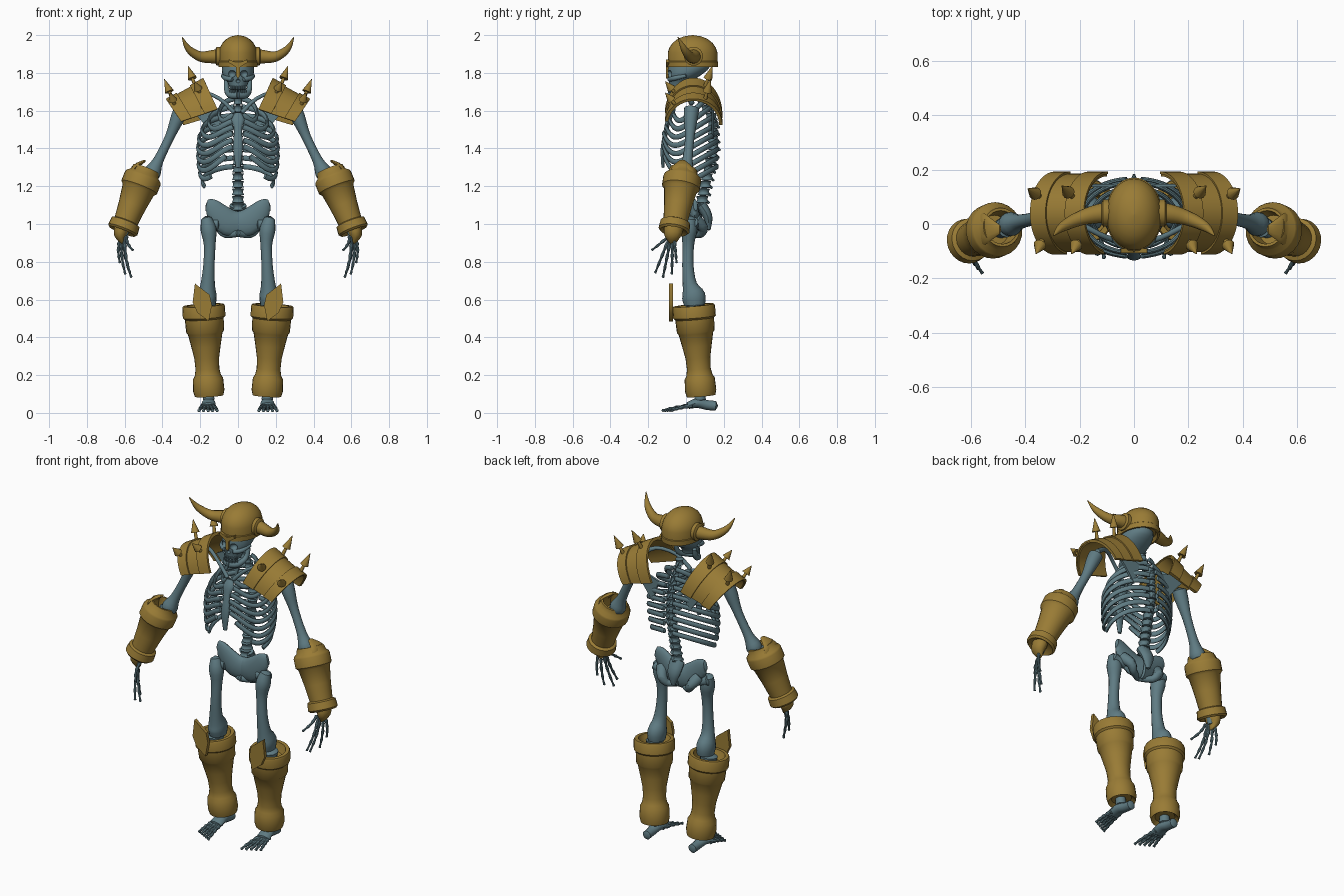
import bpy, bmesh, math
from mathutils import Vector, Matrix

cube = bpy.data.objects.get("Cube")
if cube:
    bpy.data.objects.remove(cube, do_unlink=True)

X, Y, Z = Vector((1, 0, 0)), Vector((0, 1, 0)), Vector((0, 0, 1))
made = []


def material(name, colour):
    mat = bpy.data.materials.new(name)
    mat.use_nodes = True
    mat.diffuse_color = (*colour, 1)
    mat.node_tree.nodes["Principled BSDF"].inputs["Base Color"].default_value = (*colour, 1)
    return mat


BONE = material("blue_grey_bone", (.115, .2, .228))
GOLD = material("dull_gold", (.32, .2, .036))


def finish(bm, name, mat, paired):
    """Turn a bmesh into one object, or into a mirrored left and right pair."""
    bmesh.ops.recalc_face_normals(bm, faces=bm.faces)
    objects = []
    for side in ("left_", "right_") if paired else ("",):
        mesh = bpy.data.meshes.new(side + name)
        bm.to_mesh(mesh)
        if side == "right_":
            mesh.transform(Matrix.Scale(-1, 4, X))
            mesh.flip_normals()
        mesh.materials.append(mat)
        obj = bpy.data.objects.new(side + name, mesh)
        bpy.context.collection.objects.link(obj)
        objects.append(obj)
    bm.free()
    made.extend(objects)
    return objects


def catmull(a, b, c, d, t):
    return [(2 * q + (r - p) * t + (2 * p - 5 * q + 4 * r - s) * t * t
             + (3 * q - p - 3 * r + s) * t ** 3) / 2 for p, q, r, s in zip(a, b, c, d)]


def sweep(name, rows, mat=BONE, paired=True, sides=12, ref=Y, axis=None, steps=3, cap=.5):
    """Skin rings given as (x, y, z, radius[, second radius]) along a smoothed path."""
    rows = [r if len(r) == 5 else (*r, r[3]) for r in rows]
    path = []
    for i in range(len(rows) - 1):
        around = [rows[max(0, min(len(rows) - 1, i + k))] for k in (-1, 0, 1, 2)]
        path += [catmull(*around, s / steps) for s in range(steps)]
    path.append(rows[-1])
    bm = bmesh.new()
    rings = []
    centres = [Vector(p[:3]) for p in path]
    for i, p in enumerate(path):
        t = axis or centres[min(i + 1, len(path) - 1)] - centres[max(i - 1, 0)]
        t = t.normalized()
        u = t.cross(ref).normalized()
        v = u.cross(t)
        ring = []
        for k in range(sides):
            a = math.tau * k / sides
            ring.append(bm.verts.new(centres[i] + u * max(p[3], .001) * math.cos(a)
                                     + v * max(p[4], .001) * math.sin(a)))
        rings.append(ring)
        if i in (0, len(path) - 1):
            out = t * min(p[3], p[4]) * cap * (1 if i else -1)
            tip = bm.verts.new(centres[i] + out)
            for k in range(sides):
                bm.faces.new((ring[k], ring[(k + 1) % sides], tip))
    for a, b in zip(rings, rings[1:]):
        for k in range(sides):
            j = (k + 1) % sides
            bm.faces.new((a[k], a[j], b[j], b[k]))
    return finish(bm, name, mat, paired)


def lathe(name, a, b, profile, mat=GOLD, paired=True, sides=24, squash=1):
    """Turn a (fraction, radius) profile around the straight axis a-b."""
    a, b = Vector(a), Vector(b)
    rows = [(*a.lerp(b, t), r, r * squash) for t, r in profile]
    return sweep(name, rows, mat, paired, sides, axis=b - a, steps=1, cap=0)


def plate(name, outline, y, depth, mat=GOLD, paired=True):
    bm = bmesh.new()
    face = bm.faces.new([bm.verts.new((x, y, z)) for x, z in outline])
    new = bmesh.ops.extrude_face_region(bm, geom=[face])["geom"]
    bmesh.ops.translate(bm, vec=Y * depth, verts=[g for g in new if isinstance(g, bmesh.types.BMVert)])
    return finish(bm, name, mat, paired)


def digit(name, a, b, joints, r, bow):
    """Finger or toe: thin bones between knobbly joints, bowed sideways."""
    rows = []
    for k in range(2 * joints + 1):
        t = k / (2 * joints)
        p = Vector(a).lerp(Vector(b), t) + Vector(bow) * math.sin(math.pi * t)
        rows.append((*p, r * (.65 if k % 2 else 1) * (1 - .35 * t)))
    sweep(name, rows, sides=8, steps=2)


# Skull with cut sockets, jaw and teeth
skull = sweep("skull", [(0, -.04, 1.715, .042, .045), (0, -.035, 1.75, .055, .055),
                        (0, -.01, 1.785, .08, .085), (0, .015, 1.83, .085, .11),
                        (0, .02, 1.89, .07, .1)], paired=False, sides=24, axis=Z)[0]
bm = bmesh.new()
for x, z, size in ((-.034, 1.795, .023), (.034, 1.795, .023), (0, 1.757, .012)):
    place = Matrix.Translation((x, -.095, z)) @ Matrix.Diagonal((1, 1.3, .85, 1))
    bmesh.ops.create_uvsphere(bm, u_segments=12, v_segments=8, radius=size, matrix=place)
cutter = finish(bm, "socket_cutter", BONE, False)[0]
cutter.hide_render = True
cut = skull.modifiers.new("sockets", "BOOLEAN")
cut.operation, cut.object = "DIFFERENCE", cutter
bpy.context.view_layer.objects.active = skull
bpy.ops.object.modifier_apply(modifier=cut.name)
made.remove(cutter)
bpy.data.objects.remove(cutter)
sweep("jaw", [(.063, .01, 1.76, .012), (.058, -.01, 1.705, .015), (.038, -.06, 1.682, .018),
              (0, -.083, 1.682, .02)], ref=Z)
sweep("cheekbone", [(.03, -.088, 1.765, .012), (.066, -.06, 1.772, .013), (.082, 0, 1.785, .009)], ref=Z)
for i in range(4):
    a = .16 + .3 * i
    x, y = .046 * math.sin(a), -.04 - .05 * math.cos(a)
    for row, z in (("upper", 1.722), ("lower", 1.703)):
        sweep(f"{row}_tooth_{i}", [(x, y, z - .007, .006), (x, y, z + .007, .006)], sides=6, steps=1)

# Helmet, brow guard and horns
lathe("helmet", (0, .035, 1.83), (0, .035, 2),
      [(.1, .085), (0, .095), (0, .104), (.17, .105), (.19, .102), (.45, .102), (.6, .096),
       (.75, .083), (.88, .061), (.96, .036), (1, .001)], paired=False, sides=32, squash=1.29)
plate("brow_guard", [(0, 1.77), (.009, 1.78), (.011, 1.83), (.05, 1.855), (.048, 1.872), (0, 1.85)],
      -.106, .016)
sweep("horn", [(.085, .04, 1.888, .041), (.13, .038, 1.886, .036), (.2, .02, 1.887, .027),
               (.262, -.01, 1.927, .018), (.296, -.043, 1.99, .002)], GOLD, sides=14, steps=4)
lathe("horn_collar", (.085, .04, 1.888), (.12, .04, 1.888), [(0, .05), (.8, .05), (1, .038)])

# Spine
curve = [(1.07, .075), (1.2, .1), (1.4, .145), (1.55, .14), (1.72, .045)]


def spine_y(z):
    for (z0, y0), (z1, y1) in zip(curve, curve[1:]):
        if z <= z1:
            return y0 + (y1 - y0) * (z - z0) / (z1 - z0)
    return curve[-1][1]


for i in range(16):
    z = 1.09 + .04 * i
    y, r = spine_y(z), .034 - .0007 * i
    sweep(f"vertebra_{i}", [(0, y, z - .016, r), (0, y, z, r * .8), (0, y, z + .016, r)],
          paired=False, axis=Z, cap=.2)
    sweep(f"vertebra_spur_{i}", [(0, y + .01, z, .012), (0, y + .036, z - .02, .006)],
          paired=False, sides=6, ref=X, steps=1)

# Ribs, dipping forward and turning up to the breastbone
widths = (.1, .155, .19, .208, .213, .213, .21, .202, .188)
ends = (172,) * 6 + (162, 135, 108)
for i, (width, end) in enumerate(zip(widths, ends)):
    depth = min(.143, .09 + .02 * i)
    rows = []
    for k in range(13):
        a = math.radians(8 + (end - 8) * k / 12)
        rise = (.08 + .011 * i) * max(0, -math.cos(a)) ** 4
        rows.append((width * math.sin(a), .023 + depth * math.cos(a),
                     1.665 - .045 * i - .08 * (1 - math.cos(a)) + rise, .009, .0145))
    sweep(f"rib_{i}", rows, sides=10, ref=Z, steps=2)
sweep("breastbone", [(0, -.075, 1.585, .02, .012), (0, -.092, 1.55, .034, .014), (0, -.105, 1.5, .021, .012),
                     (0, -.122, 1.4, .026, .012), (0, -.122, 1.3, .012, .008)], paired=False)

# Shoulder bones
sweep("collarbone", [(.02, -.07, 1.59, .012), (.1, -.05, 1.665, .01), (.2, 0, 1.695, .011),
                     (.285, .03, 1.64, .015)], ref=Z)
plate("shoulder_blade", [(.08, 1.58), (.2, 1.62), (.24, 1.6), (.18, 1.53), (.12, 1.45)], .135, .012, BONE)

# Arms and hands
sweep("upper_arm", [(.298, .03, 1.61, .04), (.32, .025, 1.56, .037), (.362, .02, 1.46, .025),
                    (.42, .008, 1.34, .027), (.45, 0, 1.28, .044), (.46, 0, 1.25, .04)], sides=16)
sweep("forearm", [(.47, -.01, 1.26, .04), (.54, -.04, 1.12, .02), (.61, -.07, .93, .022)])
lathe("gauntlet", (.486, -.012, 1.29), (.61, -.063, .97),
      [(.2, .055), (0, .062), (0, .072), (.08, .08), (.12, .097), (.15, .101), (.3, .101), (.34, .088),
       (.6, .074), (.86, .064), (.88, .079), (1, .083), (1.03, .073), (.98, .045)])
sweep("elbow_guard", [(.562, -.02, 1.23, .02, .07), (.546, -.02, 1.298, .016, .056),
                      (.492, -.02, 1.335, .006, .016)], GOLD)
sweep("hand_guard", [(.615, -.065, .98, .04, .05), (.622, -.07, .94, .033, .045),
                     (.61, -.07, .895, .006, .015)], GOLD)
tips = [(.557, -.18, .862), (.572, -.163, .742), (.565, -.122, .718), (.597, -.075, .735), (.625, -.05, .795)]
for i, tip in enumerate(tips):
    digit(f"finger_{i}", (.59 + .008 * i, -.095 + .008 * i, .93), tip, 3 if i == 0 else 4, .011, (.01, 0, 0))

# Pelvis
sweep("hip_wing", [(0, .06, 1, .032, .066), (.05, .05, 1.008, .03, .07), (.1, .045, 1.05, .026, .06),
                   (.14, .045, 1.09, .02, .045), (.165, .05, 1.1, .012, .03)], ref=Z, sides=16)
sweep("seat_bone", [(.12, .05, 1.02, .035), (.095, .09, .98, .028), (.065, .075, .945, .02),
                    (0, .03, .95, .018)], ref=Z)
sweep("tail_bone", [(0, .08, 1.1, .045, .03), (0, .115, 1.04, .04, .025), (0, .12, .97, .012, .01)],
      paired=False)

# Legs
sweep("thigh_ball", [(.11, .045, 1, .034), (.145, .04, 1, .026), (.175, .035, 1.01, .03)], ref=Z)
sweep("thigh_bone", [(.168, .026, 1.03, .028), (.156, .018, .97, .042), (.15, .012, .89, .031),
                     (.154, .01, .78, .03), (.16, .02, .68, .038), (.163, .04, .62, .05, .062),
                     (.163, .045, .57, .045, .055)], sides=16)
sweep("shin_bone", [(.18, .04, .56, .05), (.17, .055, .4, .025), (.155, .075, .07, .03)])
lathe("greave", (.183, .04, .57), (.153, .08, .09),
      [(.1, .07), (.03, .085), (0, .088), (0, .108), (.02, .113), (.13, .113), (.15, .103), (.29, .1),
       (.31, .092), (.45, .078), (.58, .066), (.7, .063), (.77, .069), (.81, .08), (.94, .083),
       (1, .076), (.96, .055)])
plate("knee_guard", [(.228, .685), (.15, .625), (.138, .57), (.155, .485), (.215, .53), (.24, .585)],
      -.09, .02)

# Feet
sweep("heel", [(.152, .157, .037, .026), (.153, .11, .042, .027, .026), (.155, .06, .052, .036, .026),
               (.158, .01, .038, .04, .018)], ref=Z)
for i in range(5):
    digit(f"toe_{i}", (.133 + .013 * i, .03, .038), (.11 + .024 * i, -.125 + .012 * i, .012),
          4, .0135, (0, 0, .004))

# Shoulder armour: arched plates with raised bands and spikes, shallower outwards
along = Vector((.19, 0, -.105))
crest = Vector((.185, .04, 1.765))


def arch(name, start, end, lift):
    bm = bmesh.new()
    grid = []
    for k in range(21):
        a = math.radians(-82 + 8.6 * k)
        row = []
        for t in (start, end):
            up = Vector((.085, 0, .185)).lerp(Vector((.09, 0, .135)), t)
            arc = up * ((1 + 5 * lift) * math.cos(a) - 1) + Y * (.145 + lift) * math.sin(a)
            row.append(bm.verts.new(crest + along * t + arc))
        grid.append(row)
    for a, b in zip(grid, grid[1:]):
        bm.faces.new((a[0], a[1], b[1], b[0]))
    bmesh.ops.recalc_face_normals(bm, faces=bm.faces)
    bmesh.ops.solidify(bm, geom=bm.faces[:], thickness=.01)
    finish(bm, name, GOLD, True)


arch("shoulder_plate", 0, 1, 0)
arch("shoulder_outer_band", .72, 1.02, .008)
arch("shoulder_inner_band", -.02, .35, .008)
spikes = [((.225, .1, 1.725), (.265, .14, 1.838)), ((.345, .1, 1.655), (.39, .13, 1.768)),
          ((.2, -.055, 1.69), (.23, -.11, 1.755)), ((.335, -.055, 1.63), (.36, -.11, 1.695))]
for i, (base, tip) in enumerate(spikes):
    lathe(f"shoulder_spike_{i}", base, tip, [(0, .011), (.4, .008), (.4, .024), (1, .001)], sides=12)

# Smooth shading with sharp edges kept
bpy.ops.object.select_all(action="DESELECT")
for obj in made:
    obj.select_set(True)
bpy.context.view_layer.objects.active = made[0]
bpy.ops.object.shade_smooth_by_angle(angle=math.radians(40))
